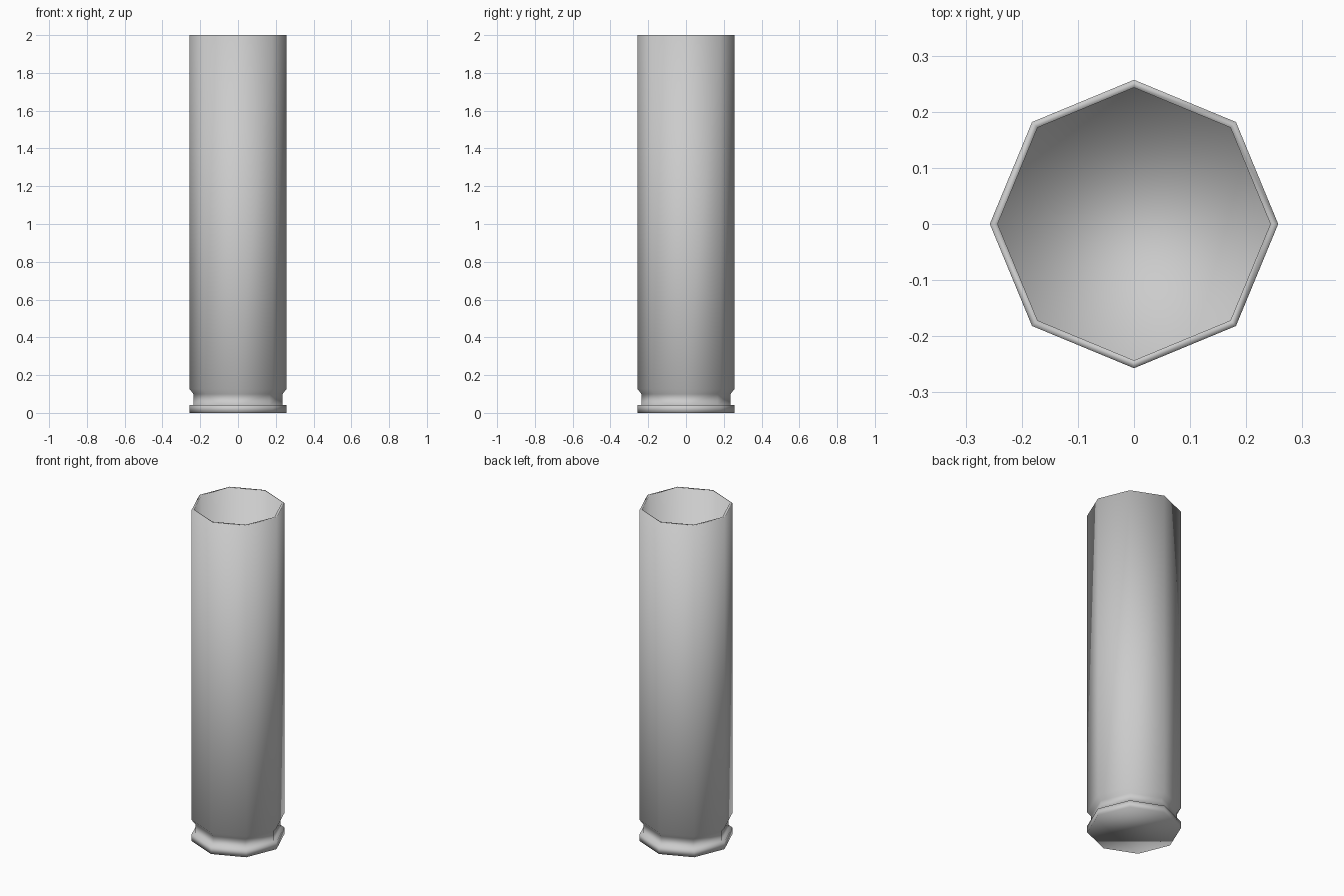
import bpy, bmesh, math

if "Cube" in bpy.data.objects:
    bpy.data.objects.remove(bpy.data.objects["Cube"])

SIDES = 8

# Profile (radius, height): base rim, extractor groove, body, mouth, inner wall, floor
PROFILE = [
    (0.257, 0.0), (0.257, 0.042),
    (0.236, 0.042), (0.236, 0.10),
    (0.257, 0.127), (0.257, 2.0),
    (0.243, 2.0), (0.243, 0.14),
]


def ring(bm, radius, z):
    return [bm.verts.new((radius * math.cos(i * math.tau / SIDES),
                          radius * math.sin(i * math.tau / SIDES), z))
            for i in range(SIDES)]


def lathe(name, profile):
    bm = bmesh.new()
    rings = [ring(bm, r, z) for r, z in profile]
    # Walls between neighbouring rings
    for low, high in zip(rings, rings[1:]):
        for i in range(SIDES):
            j = (i + 1) % SIDES
            bm.faces.new((low[i], low[j], high[j], high[i]))
    # Flat base outside and floor inside
    bm.faces.new(rings[0][::-1])
    bm.faces.new(rings[-1])
    bmesh.ops.recalc_face_normals(bm, faces=bm.faces[:])
    for face in bm.faces:
        face.smooth = True
    mesh = bpy.data.meshes.new(name)
    bm.to_mesh(mesh)
    bm.free()
    obj = bpy.data.objects.new(name, mesh)
    bpy.context.collection.objects.link(obj)
    return obj


# Hollow eight-sided casing with a grooved base
lathe("casing", PROFILE)
